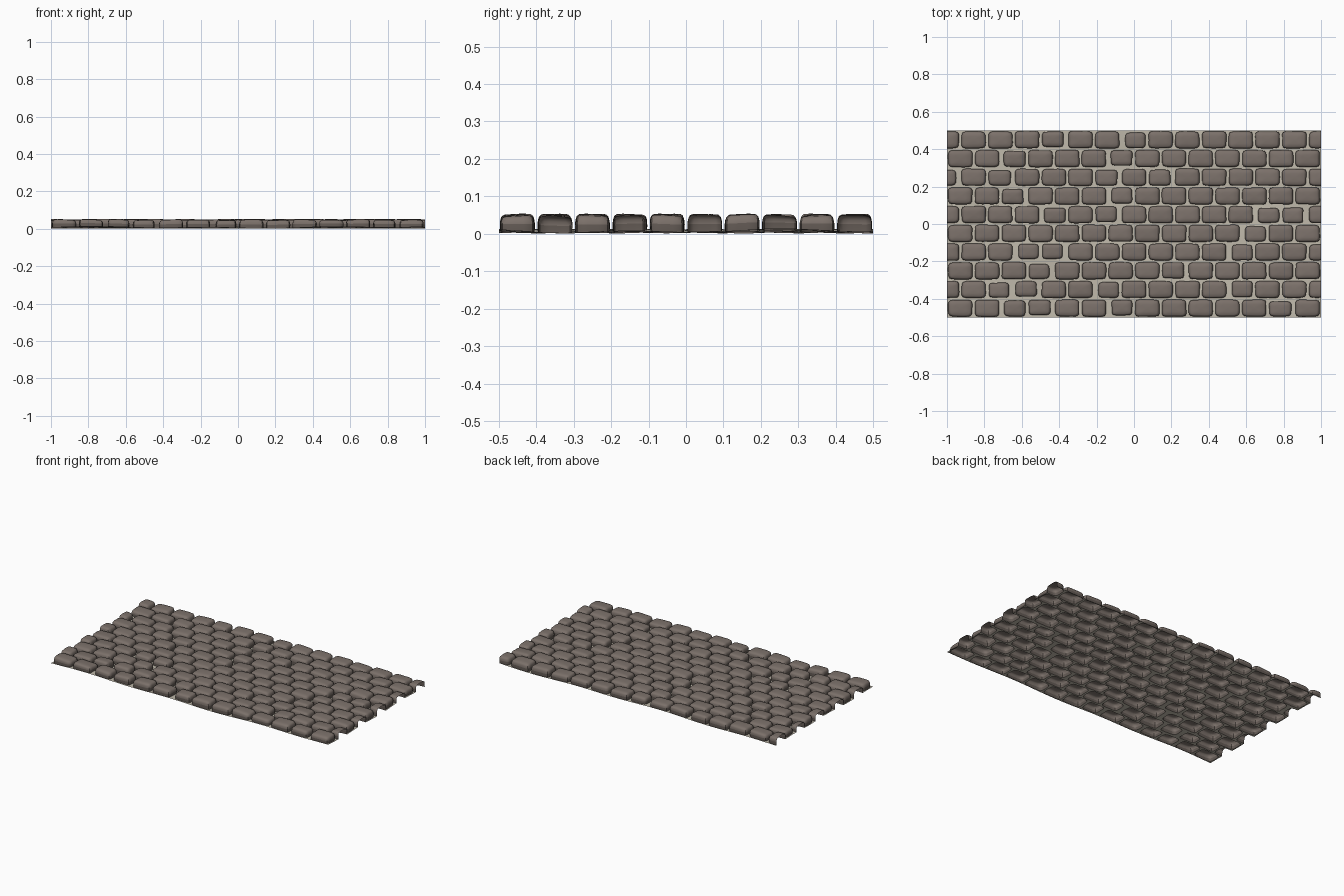
import bpy, bmesh, math, random

if "Cube" in bpy.data.objects:
    bpy.data.objects.remove(bpy.data.objects["Cube"])

random.seed(7)
ROWS, COLS = 10, 14
CW, CH = 2 / COLS, 0.1          # cell size
SIDE = 6                        # points per cell side


def material(name, rgb):
    m = bpy.data.materials.new(name)
    m.diffuse_color = (*rgb, 1)
    m.use_nodes = True
    m.node_tree.nodes["Principled BSDF"].inputs["Base Color"].default_value = m.diffuse_color
    return m


stone_mat = material("brown_stone", (0.20, 0.165, 0.145))
edge_mat = material("dark_stone_edge", (0.125, 0.103, 0.090))
mortar_mat = material("pale_mortar", (0.53, 0.49, 0.41))

# Smaller, worn stones: row -> columns
WORN = {0: (2, 3, 6, 12), 1: (2, 3, 6, 11), 2: (3, 8), 3: (3, 4, 11, 14),
        4: (11,), 5: (4, 6, 12, 13), 6: (2, 6), 7: (0, 2, 6, 8),
        8: (2, 6), 9: (4, 7)}

# Stone rings: (size, height share)
RINGS = [(1.0, 0.0), (1.01, 0.45), (0.98, 0.68), (0.92, 0.85), (0.80, 0.95), (0.45, 1.0)]


def ground(x, y):
    """Slightly uneven mortar bed."""
    return 0.007 + 0.006 * math.sin(7 * x + 5 * y) * math.cos(11 * y - 3 * x)


def square_loop():
    corners = [(-1, -1), (1, -1), (1, 1), (-1, 1)]
    pts = []
    for i, (x0, y0) in enumerate(corners):
        x1, y1 = corners[(i + 1) % 4]
        pts += [(x0 + (x1 - x0) * j / SIDE, y0 + (y1 - y0) * j / SIDE) for j in range(SIDE)]
    return pts


def round_off(u, v, p):
    f = (abs(u) ** p + abs(v) ** p) ** (-1 / p)
    return u * f, v * f


def bridge(bm, a, b, mat=0):
    n = len(a)
    for i in range(n):
        j = (i + 1) % n
        bm.faces.new((a[i], a[j], b[j], b[i])).material_index = mat


LOOP = square_loop()
stones, mortar = bmesh.new(), bmesh.new()


def add_cell(cx, cy, worn):
    # Stone shape, shift and tilt
    hw, hh = CW / 2 - 0.0065, CH / 2 - 0.0045
    dx, dy = random.uniform(-.001, .001), random.uniform(-.001, .001)
    if worn:
        sx, sy = random.uniform(0.83, 0.92), random.uniform(0.88, 0.95)
        dx, dy = random.choice((-1, 1)) * hw * (1 - sx) * .7, random.choice((-1, 1)) * hh * (1 - sy) * .7
        hw, hh = hw * sx, hh * sy
    top = random.uniform(0.047, 0.052)
    tx, ty = random.uniform(-.003, .003), random.uniform(-.003, .003)
    ph = random.uniform(0, 6.28)
    p = random.uniform(5, 8)
    rings = []
    for size, share in RINGS:
        ring = []
        for u, v in LOOP:
            a = math.atan2(v, u)
            wob = 1 - 0.015 * (1 + math.sin(3 * a + ph))
            ru, rv = round_off(u, v, p)
            x, y = cx + dx + ru * hw * size * wob, cy + dy + rv * hh * size * wob
            g = ground(x, y)
            z = g + (top + tx * ru * size + ty * rv * size - g) * share
            ring.append((x, y, z))
        rings.append(ring)
    made = [[stones.verts.new(c) for c in r] for r in rings]
    for i in range(len(made) - 1):
        bridge(stones, made[i], made[i + 1], 1 if i == 0 else 0)
    tip = stones.verts.new((cx + dx, cy + dy, top + 0.001))
    last = made[-1]
    for i in range(len(last)):
        stones.faces.new((last[i], last[(i + 1) % len(last)], tip))
    # Mortar around the stone
    outer = []
    for u, v in LOOP:
        x, y = cx + u * CW / 2, cy + v * CH / 2
        outer.append(mortar.verts.new((x, y, ground(x, y))))
    bridge(mortar, outer, [mortar.verts.new(c) for c in rings[0]])


# Running bond layout
for r in range(ROWS):
    half = r % 2
    for k in range(COLS + half):
        add_cell(-1 + CW * (k + 0.5 * (1 - half)), -0.45 + CH * r, k in WORN[r])


def finish(bm, name, mats):
    bmesh.ops.remove_doubles(bm, verts=bm.verts[:], dist=1e-5)
    # Trim overhanging half stones at both ends
    for s in (-1, 1):
        geom = bm.verts[:] + bm.edges[:] + bm.faces[:]
        bmesh.ops.bisect_plane(bm, geom=geom, dist=1e-6, plane_co=(s, 0, 0),
                               plane_no=(s, 0, 0), clear_outer=True)
    me = bpy.data.meshes.new(name)
    bm.to_mesh(me)
    bm.free()
    ob = bpy.data.objects.new(name, me)
    bpy.context.collection.objects.link(ob)
    for m in mats:
        me.materials.append(m)
    bpy.ops.object.select_all(action='DESELECT')
    ob.select_set(True)
    bpy.context.view_layer.objects.active = ob
    bpy.ops.object.shade_smooth_by_angle(angle=math.radians(40))


finish(stones, "paving_stones", (stone_mat, edge_mat))
finish(mortar, "mortar_bed", (mortar_mat,))
